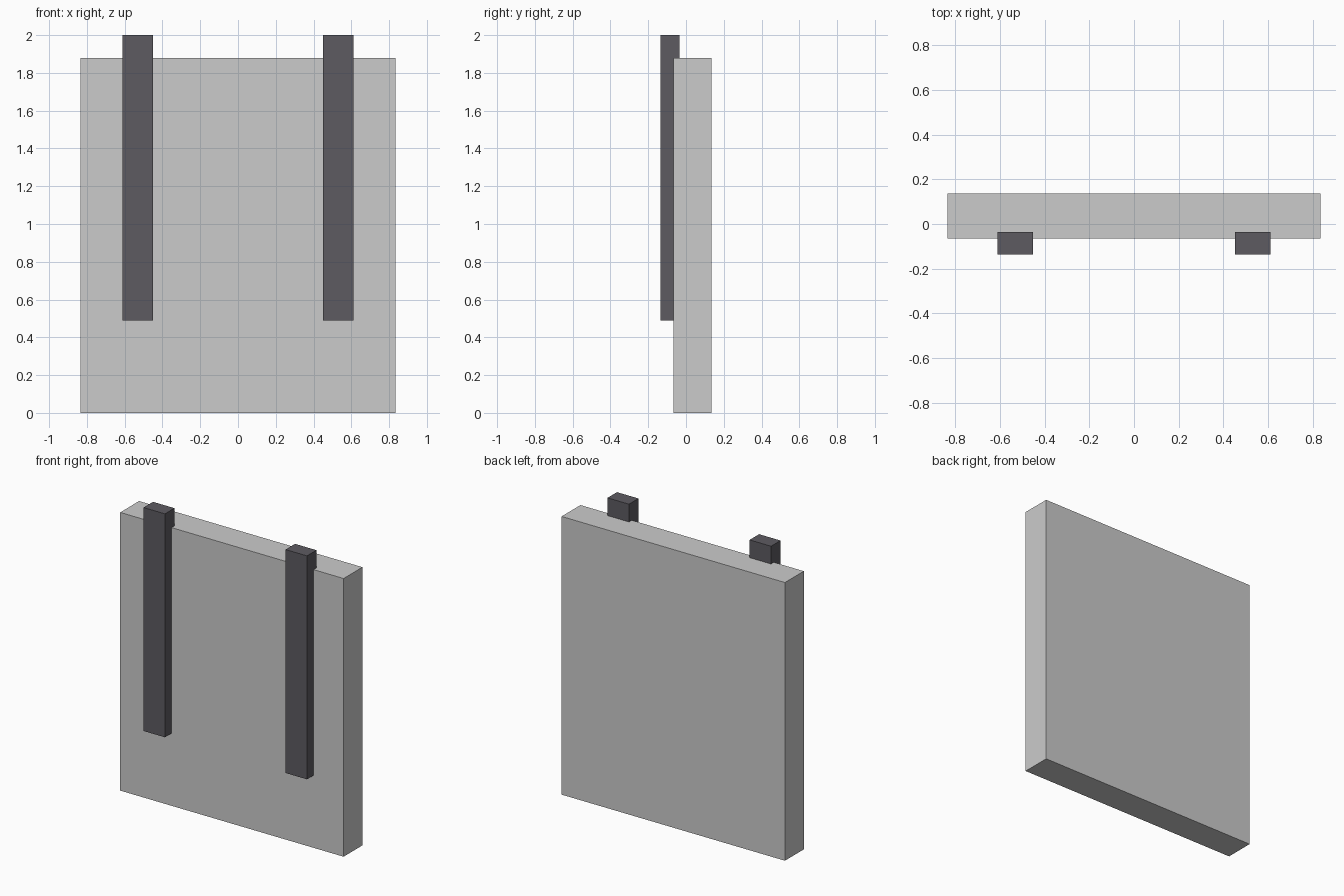
import bpy

if "Cube" in bpy.data.objects:
    bpy.data.objects.remove(bpy.data.objects["Cube"])


def box(name, x, y, z):
    """Add a box from (min, max) ranges on each axis."""
    centre = [(a + b) / 2 for a, b in (x, y, z)]
    bpy.ops.mesh.primitive_cube_add(size=1, location=centre)
    obj = bpy.context.object
    obj.name = name
    obj.scale = [b - a for a, b in (x, y, z)]
    bpy.ops.object.transform_apply(location=False, rotation=False, scale=True)
    return obj


# Upright slab
box("panel", (-0.835, 0.835), (-0.065, 0.136), (0, 1.88))

# Dark bars let into the front face
dark = bpy.data.materials.new("dark_grey")
dark.diffuse_color = (0.11, 0.105, 0.12, 1)
dark.use_nodes = True
dark.node_tree.nodes["Principled BSDF"].inputs["Base Color"].default_value = dark.diffuse_color
for side, x in (("left", (-0.611, -0.451)), ("right", (0.451, 0.611))):
    bar = box(side + "_bar", x, (-0.136, -0.035), (0.49, 2.0))
    bar.data.materials.append(dark)
